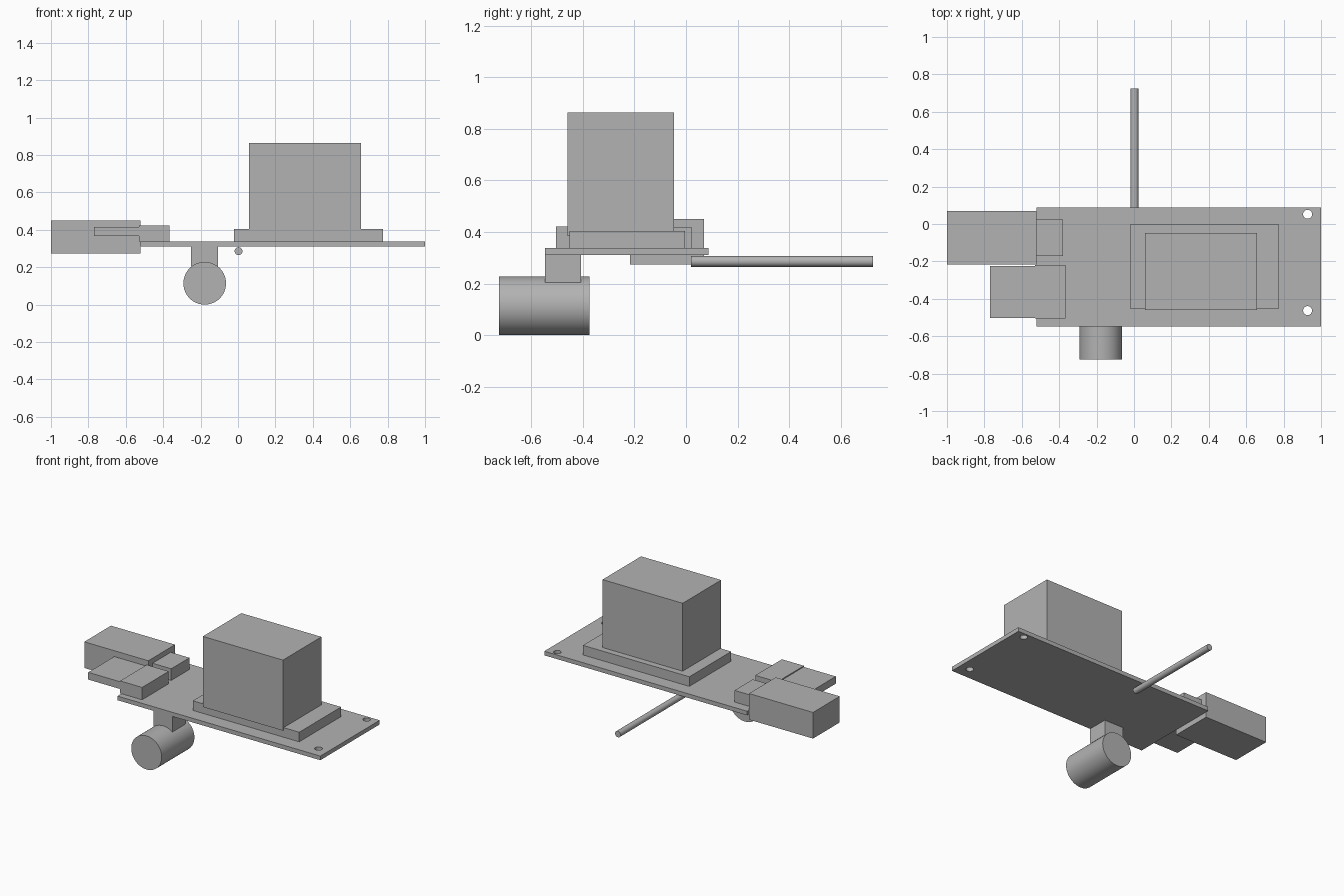
import bpy
import math

cube = bpy.data.objects.get("Cube")
if cube:
    bpy.data.objects.remove(cube, do_unlink=True)

grey = bpy.data.materials.new("plain grey")
grey.use_nodes = True
colour = (0.45, 0.45, 0.45, 1)
grey.diffuse_color = colour
grey.node_tree.nodes["Principled BSDF"].inputs["Base Color"].default_value = colour


def box(name, x, y, z):
    """Box spanning the given (low, high) ranges."""
    bpy.ops.mesh.primitive_cube_add(size=1, location=[sum(r) / 2 for r in (x, y, z)])
    ob = bpy.context.object
    ob.name = name
    ob.scale = [r[1] - r[0] for r in (x, y, z)]
    bpy.ops.object.transform_apply(location=False, rotation=False, scale=True)
    ob.data.materials.append(grey)
    return ob


def cylinder(name, radius, depth, centre, along_y=True, sides=64):
    bpy.ops.mesh.primitive_cylinder_add(
        vertices=sides, radius=radius, depth=depth, location=centre,
        rotation=(math.pi / 2 if along_y else 0, 0, 0))
    ob = bpy.context.object
    ob.name = name
    ob.data.materials.append(grey)
    bpy.ops.object.shade_smooth_by_angle(angle=math.radians(30))
    return ob


# Flat board with two mounting holes
board = box("board", (-0.52, 1.0), (-0.547, 0.088), (0.31, 0.338))
for hole_y in (-0.463, 0.052):
    cutter = cylinder("hole_cutter", 0.024, 0.2, (0.928, hole_y, 0.324), False, 32)
    cutter.hide_render = True
    cut = board.modifiers.new("mounting_hole", 'BOOLEAN')
    cut.operation = 'DIFFERENCE'
    cut.solver = 'EXACT'
    cut.object = cutter
    bpy.context.view_layer.objects.active = board
    bpy.ops.object.modifier_apply(modifier=cut.name)
    bpy.data.objects.remove(cutter, do_unlink=True)

# Tall block on its base plate
box("block_base", (-0.022, 0.775), (-0.452, -0.004), (0.338, 0.403))
box("tall_block", (0.058, 0.658), (-0.459, -0.047), (0.385, 0.863))

# Two plugs with their sockets at the right end
box("thick_plug", (-1.0, -0.52), (-0.217, 0.069), (0.274, 0.451))
box("thick_plug_socket", (-0.52, -0.38), (-0.172, 0.023), (0.338, 0.417))
box("flat_plug", (-0.77, -0.53), (-0.503, -0.224), (0.366, 0.415))
box("flat_plug_socket", (-0.53, -0.365), (-0.505, -0.22), (0.338, 0.422))

# Hanging drum on a short post
box("drum_post", (-0.252, -0.108), (-0.547, -0.407), (0.205, 0.31))
cylinder("drum", 0.114, 0.35, (-0.178, -0.55, 0.114))

# Thin rod reaching out behind
cylinder("rod", 0.021, 0.705, (0.003, 0.3725, 0.286), sides=32)
